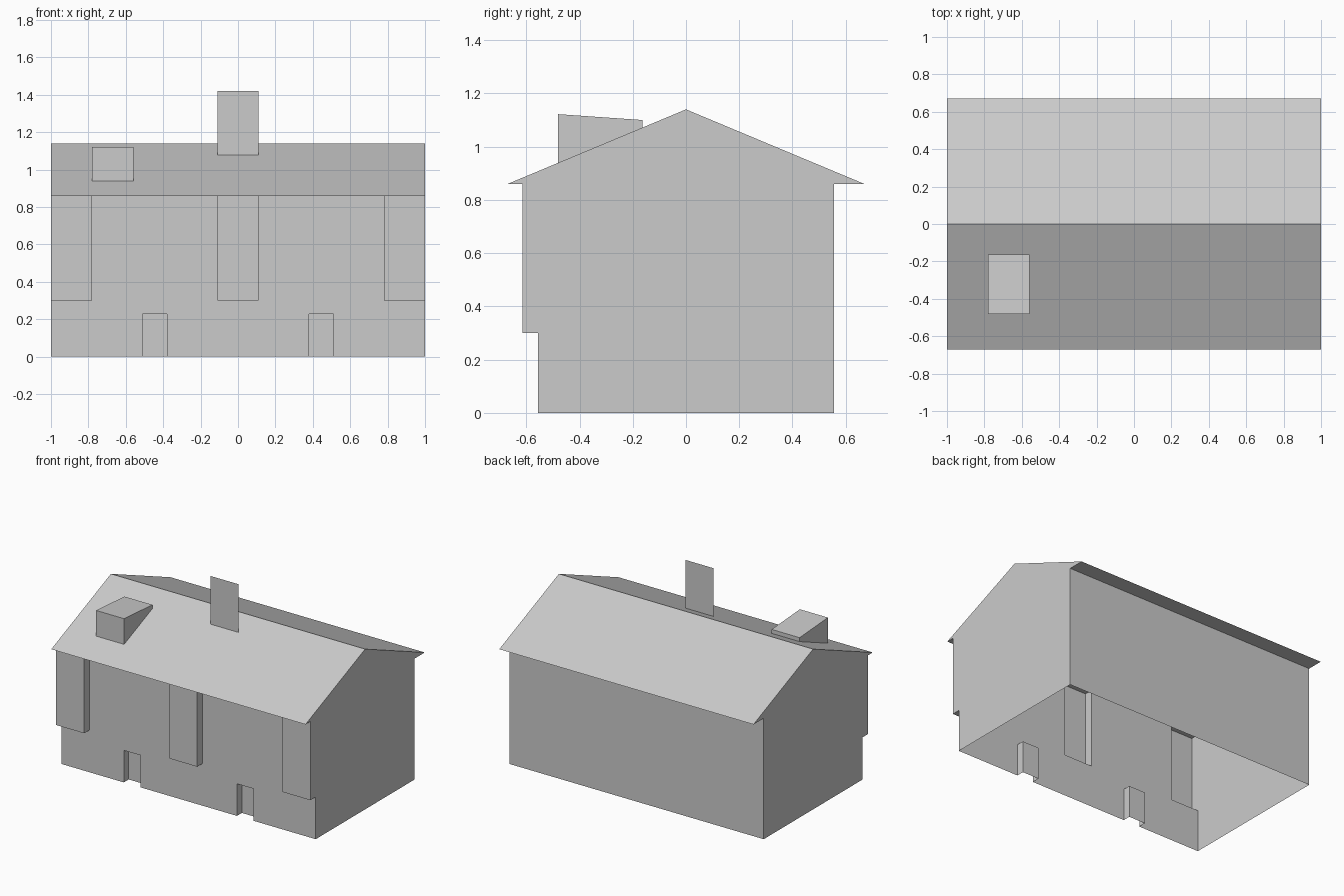
import bpy, bmesh

if "Cube" in bpy.data.objects:
    bpy.data.objects.remove(bpy.data.objects["Cube"])

WALL, EAVE, EAVE_Z, RIDGE_Z = 0.555, 0.67, 0.86, 1.14
BAY_D, DOOR_D = 0.06, 0.055


def roof_z(y):
    return RIDGE_Z - abs(y) * (RIDGE_Z - EAVE_Z) / EAVE


def add_face(bm, pts):
    return bm.faces.new([bm.verts.new(p) for p in pts])


def finish(bm, name):
    bmesh.ops.remove_doubles(bm, verts=bm.verts, dist=0.0005)
    me = bpy.data.meshes.new(name)
    bm.to_mesh(me)
    bm.free()
    ob = bpy.data.objects.new(name, me)
    bpy.context.collection.objects.link(ob)
    return ob


# Roof, soffits, back wall and gable ends from one profile (y, z)
bm = bmesh.new()
profile = [(-WALL, 0), (-WALL, EAVE_Z), (-EAVE, EAVE_Z), (0, RIDGE_Z),
           (EAVE, EAVE_Z), (WALL, EAVE_Z), (WALL, 0)]
for a, b in list(zip(profile, profile[1:]))[1:]:
    add_face(bm, [(-1, *a), (1, *a), (1, *b), (-1, *b)])
add_face(bm, [(-1, *p) for p in profile])
add_face(bm, [(1, *p) for p in reversed(profile)])
finish(bm, "house_shell")

# Front wall: a grid of panels, bays pushed out and doorways pushed in
bm = bmesh.new()
xs = [-1, -0.78, -0.51, -0.38, -0.11, 0.11, 0.38, 0.51, 0.78, 1]
zs = [0, 0.228, 0.3, EAVE_Z]
panels = {}
for i, (x0, x1) in enumerate(zip(xs, xs[1:])):
    for j, (z0, z1) in enumerate(zip(zs, zs[1:])):
        panels[i, j] = add_face(bm, [(x0, -WALL, z0), (x1, -WALL, z0),
                                     (x1, -WALL, z1), (x0, -WALL, z1)])
bmesh.ops.remove_doubles(bm, verts=bm.verts, dist=0.0005)
pushes = [((0, 2), -BAY_D), ((4, 2), -BAY_D), ((8, 2), -BAY_D),
          ((2, 0), DOOR_D), ((6, 0), DOOR_D)]
for key, dy in pushes:
    new = bmesh.ops.extrude_discrete_faces(bm, faces=[panels[key]])["faces"]
    bmesh.ops.translate(bm, verts=new[0].verts, vec=(0, dy, 0))
# Doorways have no floor; the bays are topped by the soffit
caps = [f for f in bm.faces
        if all(v.co.z < 0.001 for v in f.verts)
        or all(v.co.z > EAVE_Z - 0.001 for v in f.verts)]
bmesh.ops.delete(bm, geom=caps, context='FACES')
finish(bm, "front_wall")

# Wedge-shaped roof box with its base on the slope
bm = bmesh.new()
y0, y1 = -0.48, -0.163
side = [(y0, roof_z(y0)), (y1, roof_z(y1)), (y1, 1.10), (y0, 1.122)]
right = add_face(bm, [(-0.56, *p) for p in side])
ext = bmesh.ops.extrude_face_region(bm, geom=[right], use_keep_orig=True)
bmesh.ops.translate(bm, vec=(-0.22, 0, 0),
                    verts=[g for g in ext["geom"] if isinstance(g, bmesh.types.BMVert)])
bmesh.ops.recalc_face_normals(bm, faces=bm.faces)
finish(bm, "roof_box")

# Thin upright panel standing on the front slope
bm = bmesh.new()
py = -0.15
pz = roof_z(py)
add_face(bm, [(-0.11, py, pz), (0.11, py, pz), (0.11, py, 1.42), (-0.11, py, 1.42)])
finish(bm, "roof_panel")
